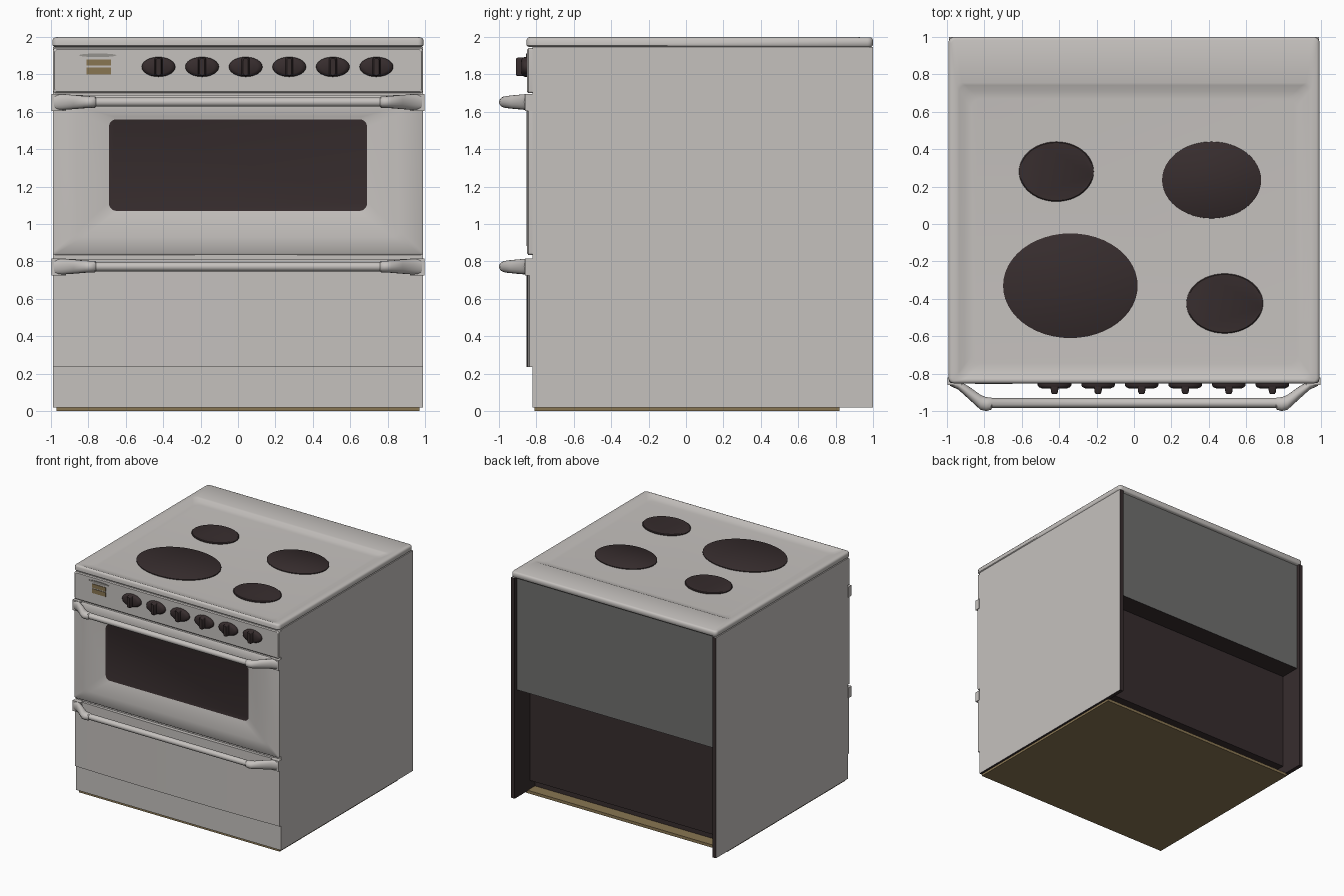
import bpy, bmesh, math

if "Cube" in bpy.data.objects:
    bpy.data.objects.remove(bpy.data.objects["Cube"])

def mat(name, rgb):
    m = bpy.data.materials.new(name)
    m.diffuse_color = (*rgb, 1)
    m.use_nodes = True
    m.node_tree.nodes["Principled BSDF"].inputs["Base Color"].default_value = m.diffuse_color
    return m

ENAMEL = mat("light_grey_enamel", (0.56, 0.535, 0.515))
DARK = mat("dark_brown_black", (0.038, 0.026, 0.027))
BACK = mat("back_grey", (0.16, 0.16, 0.155))
BROWN = mat("brown", (0.25, 0.18, 0.085))
TRIM = mat("trim_grey", (0.3, 0.29, 0.27))

def finish(name, bm, mats, angle=40, rule=None):
    bmesh.ops.recalc_face_normals(bm, faces=bm.faces)
    bm.normal_update()
    if rule:
        for f in bm.faces:
            f.material_index = rule(f.calc_center_median(), f.normal)
    me = bpy.data.meshes.new(name)
    bm.to_mesh(me)
    bm.free()
    for m in mats:
        me.materials.append(m)
    ob = bpy.data.objects.new(name, me)
    bpy.context.collection.objects.link(ob)
    bpy.ops.object.select_all(action='DESELECT')
    ob.select_set(True)
    bpy.context.view_layer.objects.active = ob
    bpy.ops.object.shade_smooth_by_angle(angle=math.radians(angle))
    return ob

def loft(name, rings, mats, angle=40, rule=None):
    """Skin a list of equal-length point rings and cap both ends."""
    bm = bmesh.new()
    vs = [[bm.verts.new(p) for p in r] for r in rings]
    n = len(vs[0])
    for a, b in zip(vs, vs[1:]):
        for i in range(n):
            bm.faces.new((a[i], a[(i + 1) % n], b[(i + 1) % n], b[i]))
    bm.faces.new(vs[0])
    bm.faces.new(vs[-1])
    return finish(name, bm, mats, angle, rule)

def box(name, x, y, z, mats, rule=None):
    ring = lambda h: [(x[0], y[0], h), (x[1], y[0], h), (x[1], y[1], h), (x[0], y[1], h)]
    return loft(name, [ring(z[0]), ring(z[1])], mats, 30, rule)

def rrect(u0, u1, v0, v1, r, n=5):
    pts = []
    for k, (cu, cv) in enumerate([(u1 - r, v1 - r), (u0 + r, v1 - r), (u0 + r, v0 + r), (u1 - r, v0 + r)]):
        for i in range(n + 1):
            a = math.pi / 2 * (k + i / n)
            pts.append((cu + r * math.cos(a), cv + r * math.sin(a)))
    return pts

def ellipse(cu, cv, ru, rv, n=36):
    return [(cu + ru * math.cos(2 * math.pi * i / n), cv + rv * math.sin(2 * math.pi * i / n)) for i in range(n)]

flat = lambda pts, z: [(u, v, z) for u, v in pts]      # ring lying in xy
front = lambda pts, y: [(u, y, v) for u, v in pts]     # ring facing the front

# body core, with the stepped recess at the back
prof = [(-0.82, 0.02), (-0.82, 1.95), (0.97, 1.95), (0.97, 0.96),
        (0.79, 0.96), (0.79, 0.10), (0.72, 0.10), (0.72, 0.02)]
loft("body_core", [[(x, y, z) for y, z in prof] for x in (-0.955, 0.955)], [ENAMEL, DARK, BACK], 30,
     lambda c, n: 0 if n.y < -0.9 else 2 if n.y > 0.9 and c.z > 0.97 else 1)

# side panels, enamel outside and dark inside
for s, side in ((-1, "left"), (1, "right")):
    box(side + "_side_panel", sorted((s * 0.955, s * 0.99)), (-0.82, 1.0), (0.02, 1.945), [ENAMEL, DARK],
        lambda c, n, s=s: 0 if n.x * s > 0.9 or n.y < -0.9 or n.z > 0.9 else 1)

# base board
box("base_board", (-0.97, 0.97), (-0.81, 0.82), (0, 0.025), [BROWN])

# cooktop with sunken tray
steps = [(0.98, -0.84, 0.99, 1.945, 0.02), (0.992, -0.852, 1.0, 1.955, 0.03), (0.992, -0.852, 1.0, 1.985, 0.03),
         (0.985, -0.847, 0.993, 1.995, 0.025), (0.975, -0.84, 0.985, 1.998, 0.02),
         (0.95, -0.835, 0.755, 2.0, 0.03), (0.935, -0.825, 0.742, 1.996, 0.035),
         (0.905, -0.79, 0.71, 1.982, 0.04), (0.87, -0.75, 0.67, 1.978, 0.05)]
loft("cooktop", [flat(rrect(-w, w, y0, y1, r), z) for w, y0, y1, z, r in steps], [ENAMEL], 50)

# hot plates
for i, (x, y, rx, ry) in enumerate([(-0.34, -0.33, 0.36, 0.28), (-0.415, 0.28, 0.20, 0.16),
                                    (0.415, 0.235, 0.265, 0.205), (0.485, -0.425, 0.205, 0.16)]):
    loft(f"hot_plate_{i + 1}", [flat(ellipse(x, y, rx * k, ry * k, 48), z)
         for k, z in ((1, 1.97), (1, 1.985), (0.97, 1.99))], [DARK])

# control panel
loft("control_panel", [front(rrect(-w, w, z0, z1, 0.012), y) for w, z0, z1, y in
     ((0.988, 1.70, 1.94, -0.81), (0.988, 1.70, 1.94, -0.843), (0.98, 1.708, 1.932, -0.85))], [ENAMEL], 30)

# clock windows and plain trim bar
for i, (z0, z1) in enumerate(((1.80, 1.838), (1.847, 1.88))):
    box(f"clock_window_{i + 1}", (-0.81, -0.68), (-0.855, -0.849), (z0, z1), [BROWN])
loft("trim_bar", [front(ellipse(-0.75, 1.902, 0.1, 0.01, 16), y) for y in (-0.849, -0.855)], [TRIM])

# knobs
for i in range(6):
    x, z = -0.425 + i * 0.233, 1.84
    loft(f"knob_{i + 1}", [front(ellipse(x, z, 0.09 * k, 0.053 * k, 24), y) for k, y in
         ((1, -0.845), (1, -0.862), (0.93, -0.872), (0.72, -0.88))], [DARK])
    loft(f"knob_grip_{i + 1}", [front(rrect(x - w, x + w, z - 0.05 * k, z + 0.05 * k, 0.01, 3), y) for w, k, y in
         ((0.024, 1, -0.86), (0.018, 1, -0.90), (0.013, 0.9, -0.908))], [DARK])

# oven door with dark window
steps = [(0.99, 0.835, 1.69, -0.815, 0.012), (0.99, 0.835, 1.69, -0.843, 0.012), (0.98, 0.845, 1.68, -0.851, 0.012),
         (0.86, 0.93, 1.62, -0.852, 0.03), (0.705, 1.058, 1.572, -0.845, 0.045), (0.69, 1.07, 1.56, -0.84, 0.04)]
loft("oven_door", [front(rrect(-w, w, z0, z1, r), y) for w, z0, z1, y, r in steps], [ENAMEL, DARK], 40,
     lambda c, n: 1 if abs(c.x) < 0.1 and abs(c.z - 1.315) < 0.1 and c.y < -0.83 else 0)

# storage drawer with a gently bowed front
xs = [0.99 - 1.98 * i / 20 for i in range(21)]
outline = [(-0.99, -0.815), (0.99, -0.815)] + [(x, -0.838 - 0.014 * (1 - (x / 0.99) ** 2)) for x in xs]
loft("drawer_front", [flat(outline, z) for z in (0.235, 0.812)], [ENAMEL], 30)

# handles: bar with swept brackets, plus corner mounts
half = [(0.985, -0.845, 0.020, 0.042), (0.94, -0.860, 0.025, 0.042), (0.88, -0.905, 0.034, 0.038),
        (0.82, -0.954, 0.040, 0.033), (0.79, -0.963, 0.037, 0.031), (0.765, -0.960, 0.033, 0.031),
        (0.758, -0.957, 0.026, 0.025)]
path = half + [(-x, y, a, b) for x, y, a, b in reversed(half)]
for name, zc in (("oven", 1.652), ("drawer", 0.772)):
    loft(name + "_handle", [[(x, v, w) for v, w in ellipse(y, zc, a, b, 16)] for x, y, a, b in path], [ENAMEL])
    for s, side in ((-1, "left"), (1, "right")):
        box(f"{name}_handle_{side}_mount", sorted((s * 0.92, s * 0.996)), (-0.862, -0.82),
            (zc - 0.047, zc + 0.043), [ENAMEL])
